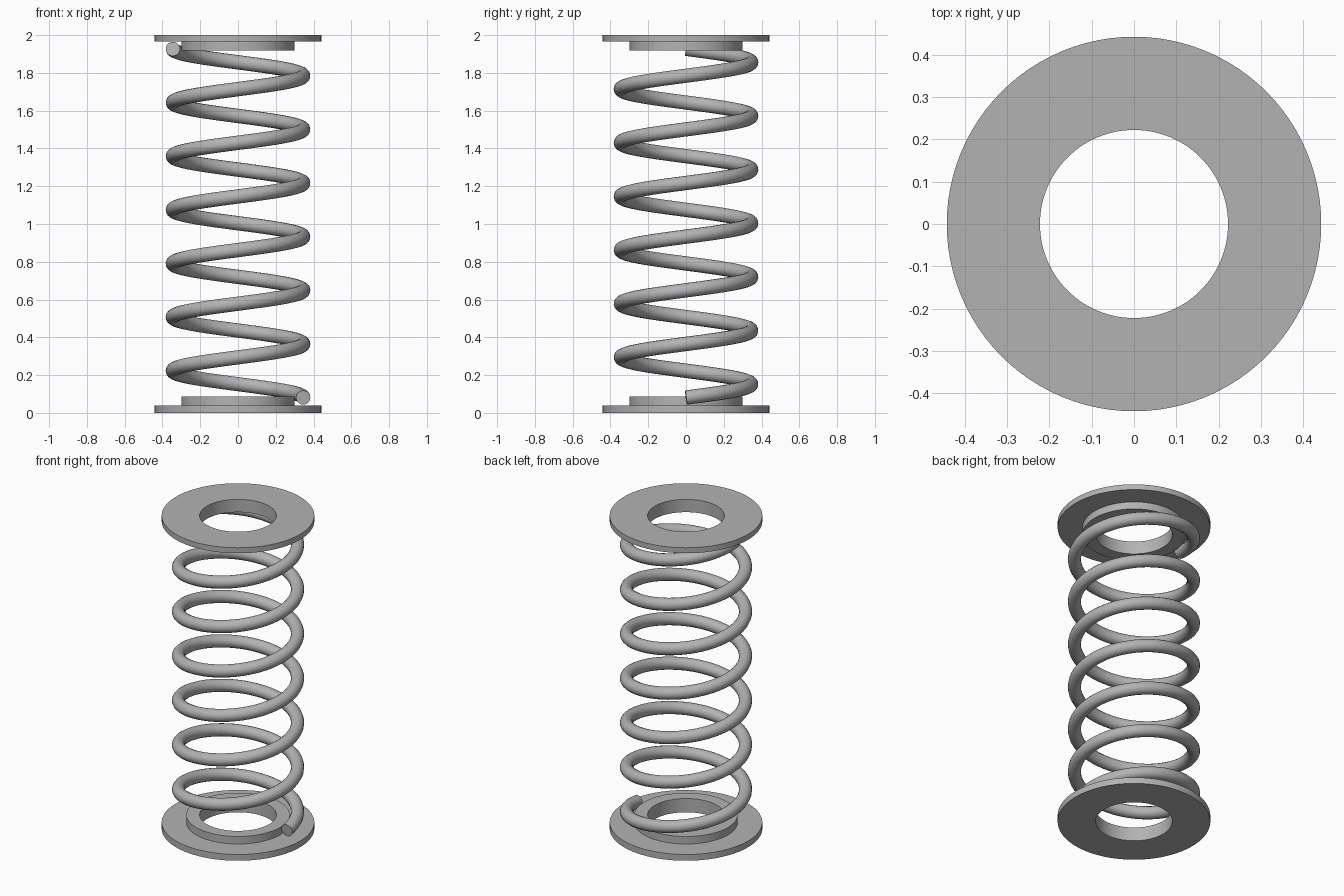
import bpy
import bmesh
from math import cos, sin, pi

cube = bpy.data.objects.get("Cube")
if cube:
    bpy.data.objects.remove(cube, do_unlink=True)

# Single grey metal
GREY = (0.45, 0.45, 0.45, 1.0)
metal = bpy.data.materials.new("grey metal")
metal.use_nodes = True
metal.diffuse_color = GREY
metal.node_tree.nodes["Principled BSDF"].inputs["Base Color"].default_value = GREY

OUTER, HUB, HOLE = 0.442, 0.299, 0.222
COIL_RADIUS, WIRE_RADIUS = 0.345, 0.038
TURNS, COIL_BOTTOM, COIL_TOP = 6.5, 0.081, 1.927


def finish(obj):
    obj.data.materials.clear()
    obj.data.materials.append(metal)
    bpy.ops.object.select_all(action="DESELECT")
    obj.select_set(True)
    bpy.context.view_layer.objects.active = obj
    bpy.ops.object.shade_smooth_by_angle(angle=pi / 6)


def seat(name, z_out, z_flange, z_hub, sides=96):
    """Flanged washer: a closed stepped profile turned about the z axis."""
    profile = [(HOLE, z_out), (OUTER, z_out), (OUTER, z_flange),
               (HUB, z_flange), (HUB, z_hub), (HOLE, z_hub)]
    bm = bmesh.new()
    rings = [[bm.verts.new((r * cos(2 * pi * i / sides), r * sin(2 * pi * i / sides), z))
              for r, z in profile] for i in range(sides)]
    count = len(profile)
    for i in range(sides):
        a, b = rings[i], rings[(i + 1) % sides]
        for k in range(count):
            n = (k + 1) % count
            bm.faces.new((a[k], b[k], b[n], a[n]))
    bmesh.ops.recalc_face_normals(bm, faces=bm.faces[:])
    mesh = bpy.data.meshes.new(name)
    bm.to_mesh(mesh)
    bm.free()
    obj = bpy.data.objects.new(name, mesh)
    bpy.context.collection.objects.link(obj)
    finish(obj)


# Spring seats at both ends
seat("lower_seat", 0.0, 0.04, 0.088)
seat("upper_seat", 2.0, 1.965, 1.918)

# Coil: round wire swept along a helix with flat cut ends
steps = int(TURNS * 64)
curve = bpy.data.curves.new("coil", "CURVE")
curve.dimensions = "3D"
curve.bevel_depth = WIRE_RADIUS
curve.bevel_resolution = 6
curve.use_fill_caps = True
path = curve.splines.new("POLY")
path.points.add(steps)
for i, point in enumerate(path.points):
    t = i / steps
    angle = 2 * pi * TURNS * t
    point.co = (COIL_RADIUS * cos(angle), COIL_RADIUS * sin(angle),
                COIL_BOTTOM + (COIL_TOP - COIL_BOTTOM) * t, 1)
coil = bpy.data.objects.new("coil", curve)
bpy.context.collection.objects.link(coil)
bpy.ops.object.select_all(action="DESELECT")
coil.select_set(True)
bpy.context.view_layer.objects.active = coil
bpy.ops.object.convert(target="MESH")
coil = bpy.context.view_layer.objects.active
# Weld the end caps to the wire
bm = bmesh.new()
bm.from_mesh(coil.data)
bmesh.ops.remove_doubles(bm, verts=bm.verts[:], dist=0.0001)
bmesh.ops.recalc_face_normals(bm, faces=bm.faces[:])
bm.to_mesh(coil.data)
bm.free()
finish(coil)
